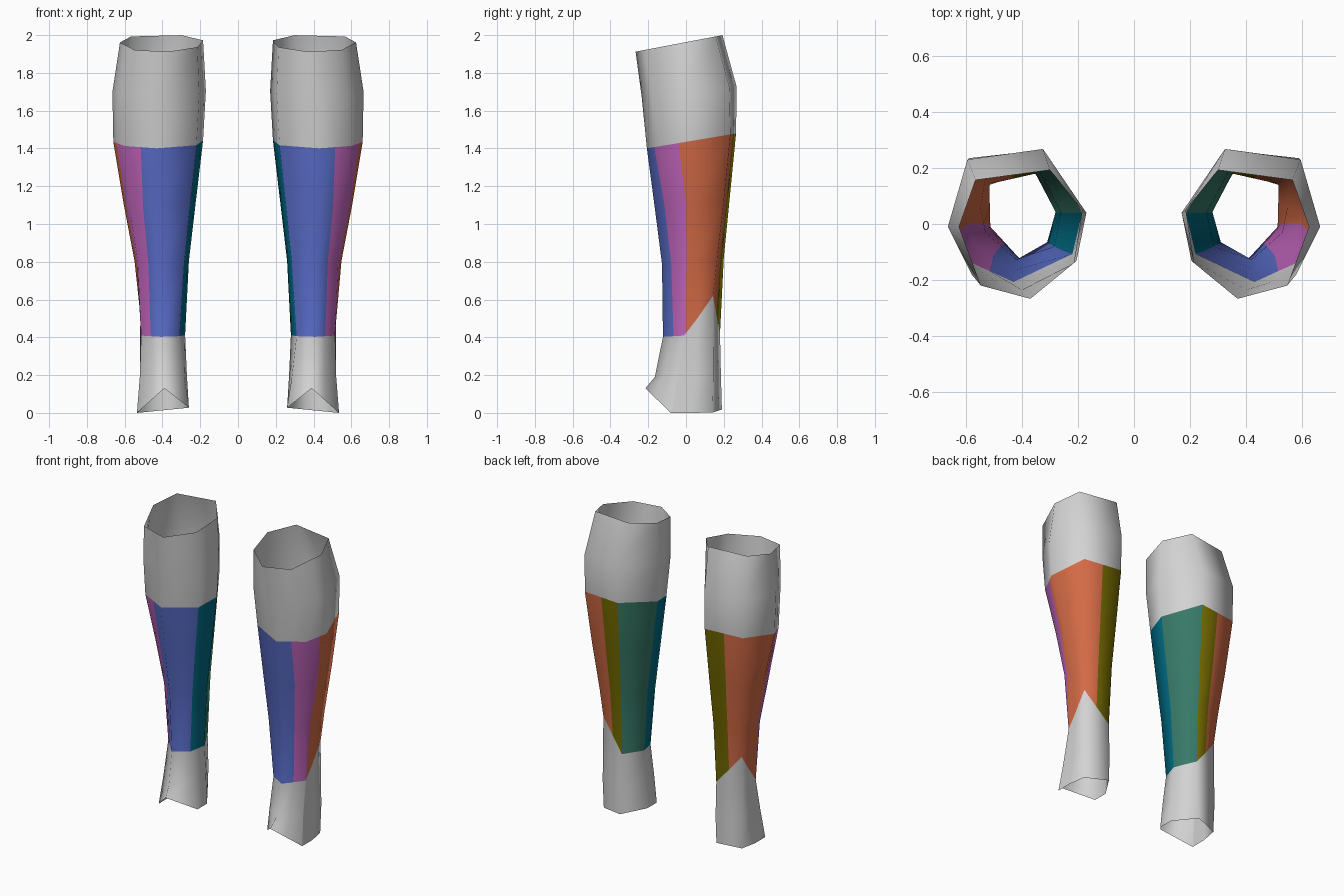
import bpy, bmesh

cube = bpy.data.objects.get("Cube")
if cube:
    bpy.data.objects.remove(cube, do_unlink=True)


def material(name, rgb):
    m = bpy.data.materials.new(name)
    m.use_nodes = True
    m.diffuse_color = (*rgb, 1)
    m.node_tree.nodes["Principled BSDF"].inputs["Base Color"].default_value = (*rgb, 1)
    return m


MATERIALS = [
    material("light_grey", (0.65, 0.65, 0.65)),
    material("blue", (0.10, 0.15, 0.58)),
    material("purple", (0.53, 0.13, 0.50)),
    material("orange", (0.65, 0.145, 0.06)),
    material("olive", (0.17, 0.14, 0.0)),
    material("green", (0.038, 0.19, 0.137)),
    material("teal", (0.0, 0.14, 0.22)),
]
GREY, BLUE, PURPLE, ORANGE, OLIVE, GREEN, TEAL = range(7)

# Seven-sided outlines from the ankle up: height, forward tilt, then points
# running front, front outer, outer, back outer, back inner, inner, inner front
RINGS = [
    (0.00, 0.0, [(.39, -.215), (.535, -.08), (.535, .03), (.515, .14), (.36, .19), (.26, .04), (.26, -.06)]),
    (0.19, 0.0, [(.40, -.165), (.52, -.05), (.52, .05), (.52, .145), (.35, .185), (.27, .045), (.285, -.07)]),
    (0.41, 0.06, [(.41, -.122), (.513, -.01), (.515, .06), (.516, .143), (.352, .18), (.28, .043), (.31, -.065)]),
    (0.80, 0.1, [(.42, -.127), (.53, -.03), (.548, .06), (.53, .165), (.345, .20), (.26, .04), (.285, -.08)]),
    (1.10, 0.1, [(.43, -.165), (.575, -.06), (.605, .04), (.56, .20), (.335, .23), (.225, .04), (.255, -.095)]),
    (1.435, 0.167, [(.43, -.207), (.60, -.13), (.66, 0), (.59, .235), (.325, .265), (.185, .04), (.22, -.107)]),
    (1.70, 0.1, [(.40, -.235), (.58, -.18), (.665, -.01), (.595, .23), (.325, .268), (.17, .04), (.205, -.13)]),
    (1.963, 0.19, [(.37, -.267), (.547, -.22), (.625, -.01), (.566, .157), (.30, .193), (.185, .05), (.215, -.14)]),
]
# Colour of each strip around the shin, starting at the front
STRIPS = [BLUE, PURPLE, PURPLE, ORANGE, ORANGE, ORANGE, OLIVE, GREEN, TEAL, BLUE]
SHIN_ROWS = range(2, 5)


def ring_points(index):
    height, tilt, outline = RINGS[index]
    pts = [[x, y, height + tilt * y] for x, y in outline]
    if index == 0:                      # open notch over the instep
        for p in pts:
            p[2] = 0.1 * (0.535 - p[0])
        pts[0][2] = 0.13
    if index == 2:                      # raised point at the outer calf
        pts[2][2], pts[3][2] = 0.50, 0.62

    def between(a, b, t):
        return [u + (v - u) * t for u, v in zip(pts[a], pts[b])]

    # Extra columns where the colour changes inside a side
    t_outer = min(0.7, max(0.05, (height - 0.35) * 0.8))
    return [pts[0], between(0, 1, 0.5), pts[1], between(1, 2, t_outer), pts[2],
            pts[3], between(3, 4, 0.5), pts[4], pts[5], pts[6]]


def build_leg(name, side):
    bm = bmesh.new()
    rings = [[bm.verts.new((side * x, y, z)) for x, y, z in ring_points(i)]
             for i in range(len(RINGS))]
    n = len(STRIPS)
    for row in range(len(rings) - 1):
        low, up = rings[row], rings[row + 1]
        for i in range(n):
            j = (i + 1) % n
            corners = [low[i], low[j], up[j], up[i]]
            face = bm.faces.new(corners if side > 0 else corners[::-1])
            face.material_index = STRIPS[i] if row in SHIN_ROWS else GREY
            face.smooth = True
    mesh = bpy.data.meshes.new(name)
    bm.to_mesh(mesh)
    bm.free()
    for m in MATERIALS:
        mesh.materials.append(m)
    bpy.context.scene.collection.objects.link(bpy.data.objects.new(name, mesh))


build_leg("left_leg_sleeve", 1)
build_leg("right_leg_sleeve", -1)
